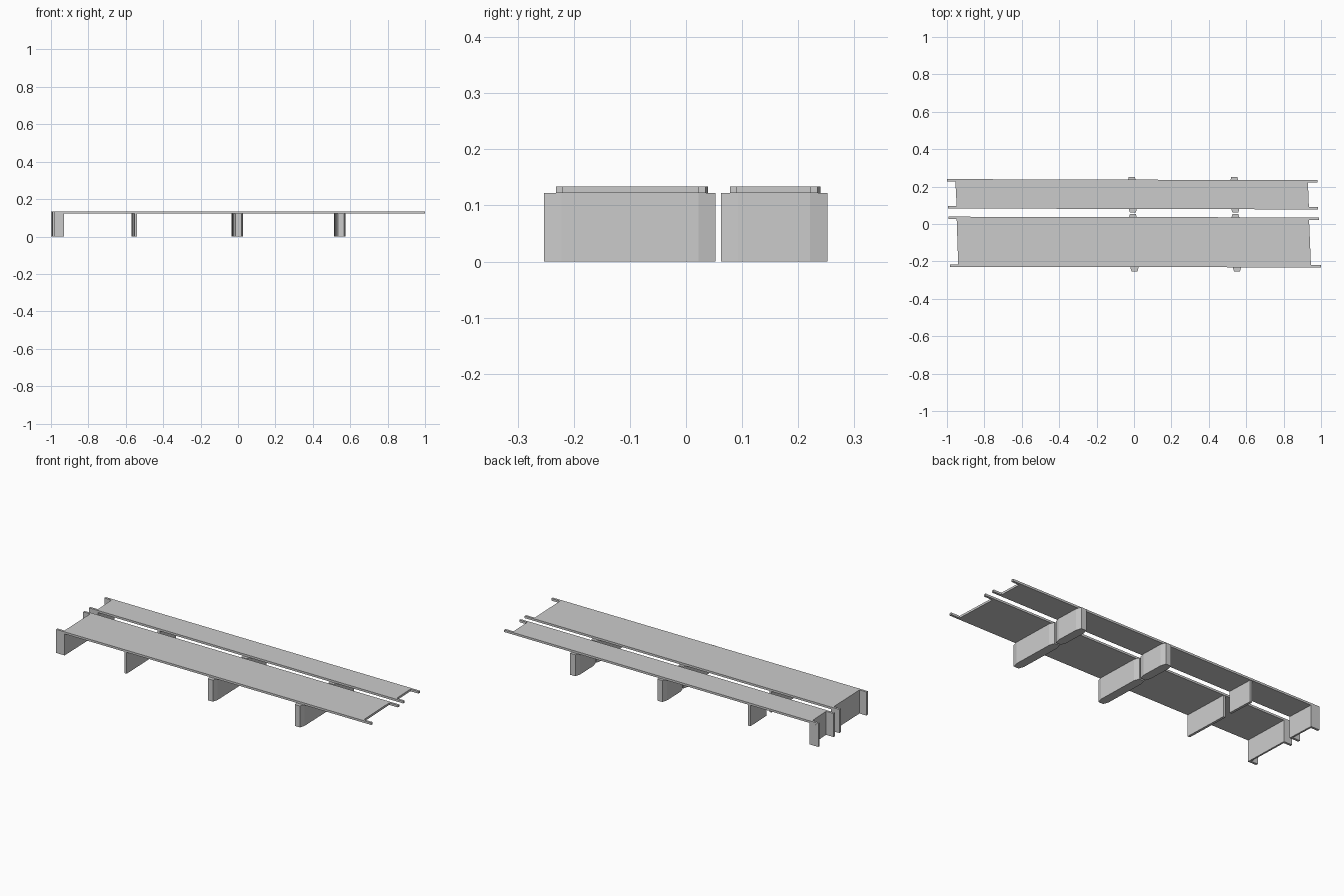
import bpy, bmesh

if "Cube" in bpy.data.objects:
    bpy.data.objects.remove(bpy.data.objects["Cube"])

DECK_Z, TOP_Z = 0.122, 0.134
STRIP = 0.013   # width of the edge strips and wing walls
WALL = 0.01     # abutment wall thickness


def prism(name, outline, z0, z1):
    """Extrude a plan outline between two heights."""
    bm = bmesh.new()
    face = bm.faces.new([bm.verts.new((x, y, z0)) for x, y in outline])
    top = bmesh.ops.extrude_face_region(bm, geom=[face])["geom"]
    bmesh.ops.translate(bm, vec=(0, 0, z1 - z0),
                        verts=[v for v in top if isinstance(v, bmesh.types.BMVert)])
    bmesh.ops.recalc_face_normals(bm, faces=bm.faces)
    mesh = bpy.data.meshes.new(name)
    bm.to_mesh(mesh)
    bm.free()
    obj = bpy.data.objects.new(name, mesh)
    bpy.context.collection.objects.link(obj)
    return obj


def pier(name, x0, x1, y0, y1, half, tip, cham):
    """Upright wall with tapered noses, leaning slightly in plan from x0 to x1."""
    k = (x1 - x0) / (y1 - y0)
    right = [(tip, y0), (half, y0 + cham), (half, y1 - cham), (tip, y1)]
    left = [(-w, y) for w, y in reversed(right)]
    prism(name, [(x0 + k * (y - y0) + w, y) for w, y in right + left], 0, DECK_Z)


# name, y at left end (front, back), y at right end (front, back), pier y range,
# outer x left (front, back), inner x left, inner x right, outer x right, pier centre shift
spans = [
    ("front", (-0.229, 0.039), (-0.232, 0.035), (-0.253, 0.053),
     (-0.983, -0.992), (-0.940, -0.948), (0.946, 0.936), (1.0, 0.99), (0.003, -0.006)),
    ("back", (0.083, 0.240), (0.078, 0.234), (0.062, 0.252),
     (-0.995, -1.0), (-0.948, -0.955), (0.935, 0.930), (0.985, 0.98), (-0.006, -0.012)),
]

for name, yl, yr, yp, xol, xil, xir, xor_, shift in spans:
    # deck slab with notched ends
    left_notch = [(xol[1], yl[1]), (xol[1], yl[1] - STRIP), (xil[1], yl[1] - STRIP),
                  (xil[0], yl[0] + STRIP), (xol[0], yl[0] + STRIP), (xol[0], yl[0])]
    right_notch = [(xor_[0], yr[0]), (xor_[0], yr[0] + STRIP), (xir[0], yr[0] + STRIP),
                   (xir[1], yr[1] - STRIP), (xor_[1], yr[1] - STRIP), (xor_[1], yr[1])]
    prism(name + "_deck", left_notch + right_notch, DECK_Z, TOP_Z)

    # U-shaped abutment: end wall and two wing walls
    prism(name + "_abutment", left_notch + [(xil[0] + WALL, yl[0]), (xil[1] + WALL, yl[1])],
          0, DECK_Z)

    # thin wall pier, then two nosed piers
    pier(name + "_wall_pier", -0.55 + shift[0], -0.55 + shift[1], yl[0], yr[1],
         0.007, 0.007, 0.01)
    for label, x in (("middle", 0.0), ("right", 0.548)):
        pier(f"{name}_{label}_pier", x + shift[0], x + shift[1], *yp, 0.025, 0.016, 0.031)
